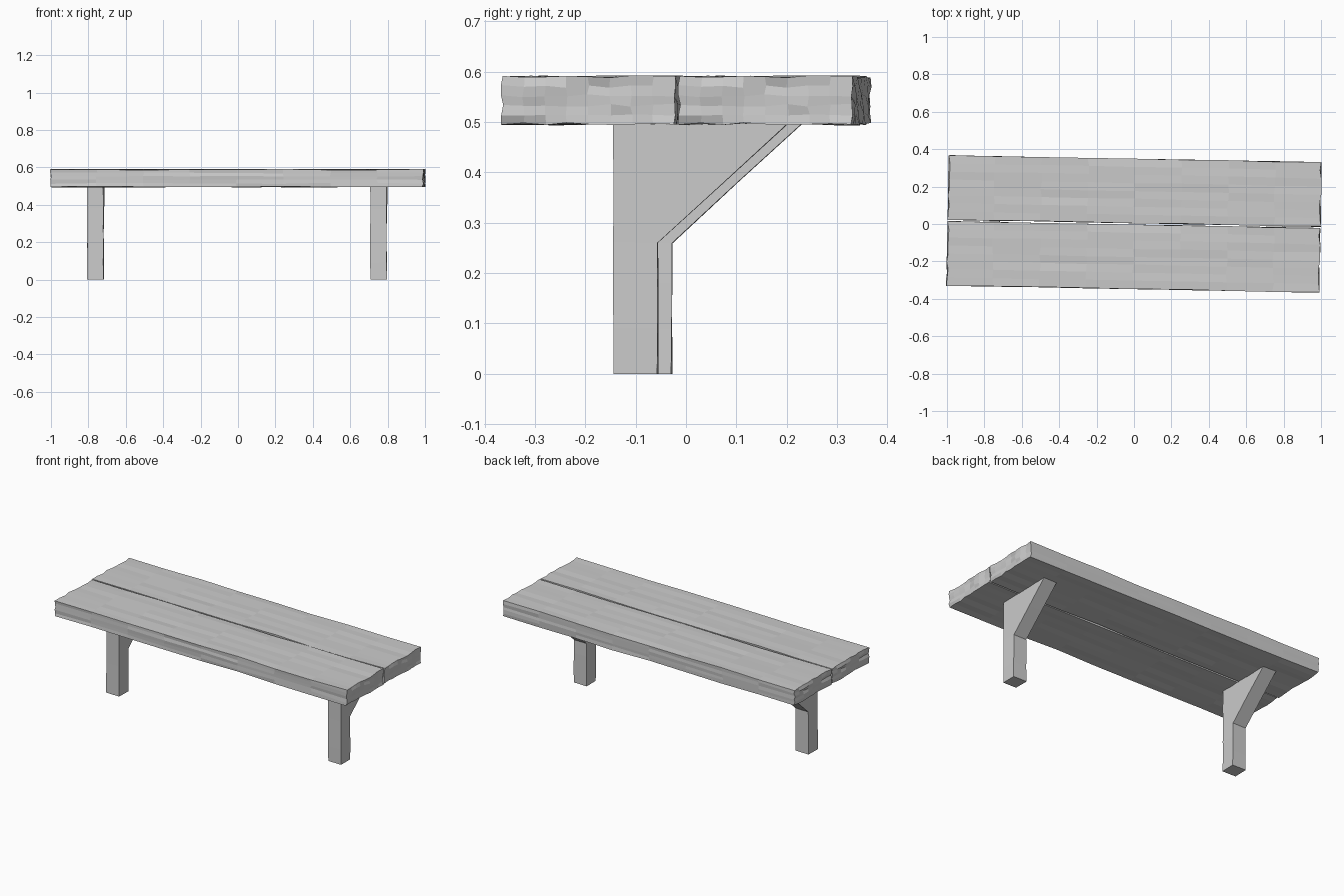
import bpy, bmesh, math, random
from mathutils import Vector, Matrix

if "Cube" in bpy.data.objects:
    bpy.data.objects.remove(bpy.data.objects["Cube"])

YAW = Matrix.Rotation(math.radians(-1.07), 4, 'Z')  # whole bench sits slightly askew


def slice_mesh(bm, axis, positions):
    """Cut the mesh across one axis at each position."""
    normal = Vector((0, 0, 0))
    normal[axis] = 1
    for p in positions:
        bmesh.ops.bisect_plane(bm, geom=bm.verts[:] + bm.edges[:] + bm.faces[:],
                               plane_co=normal * p, plane_no=normal, dist=1e-5)


def roughen(bm, amount, seed, keep_floor=False):
    """Hand-hewn wobble, seeded so copies match."""
    rng = random.Random(seed)
    for v in bm.verts:
        grounded = keep_floor and v.co.z < 1e-4
        for i in range(3):
            d = rng.uniform(-amount[i], amount[i])
            if not (grounded and i == 2):
                v.co[i] += d


def finish(bm, name, location):
    bmesh.ops.recalc_face_normals(bm, faces=bm.faces[:])
    mesh = bpy.data.meshes.new(name)
    bm.to_mesh(mesh)
    bm.free()
    obj = bpy.data.objects.new(name, mesh)
    bpy.context.collection.objects.link(obj)
    obj.matrix_world = YAW @ Matrix.Translation(location)
    return obj


def plank(name, y):
    length, width, height = 1.988, 0.343, 0.093
    bm = bmesh.new()
    bmesh.ops.create_cube(bm, size=1, matrix=Matrix.Diagonal((length, width, height, 1)))
    slice_mesh(bm, 0, [-0.75 + 0.25 * i for i in range(7)])
    slice_mesh(bm, 1, [width * (i / 8 - 0.5) for i in range(1, 8)])
    slice_mesh(bm, 2, [height * (i / 5 - 0.5) for i in range(1, 5)])
    roughen(bm, (0.005, 0.0025, 0.003), 4)
    return finish(bm, name, (0, y, 0.543))


def leg(name, x, seed):
    # side profile (y, z): post that flares into a diagonal bracket
    profile = [(-0.13, 0), (-0.042, 0), (-0.042, 0.26), (0.216, 0.497), (-0.13, 0.497)]
    half = 0.0435
    bm = bmesh.new()
    face = bm.faces.new([bm.verts.new((-half, y, z)) for y, z in profile])
    side = bmesh.ops.extrude_face_region(bm, geom=[face])
    for v in side['geom']:
        if isinstance(v, bmesh.types.BMVert):
            v.co.x += 2 * half
    slice_mesh(bm, 2, [0.09, 0.18, 0.26, 0.38])
    roughen(bm, (0.0015, 0.001, 0.001), seed, keep_floor=True)
    return finish(bm, name, (x, 0, 0))


# Seat planks
plank("front_plank", -0.1755)
plank("back_plank", 0.1765)

# Bracketed legs
leg("left_leg", -0.761, 1)
leg("right_leg", 0.753, 2)
